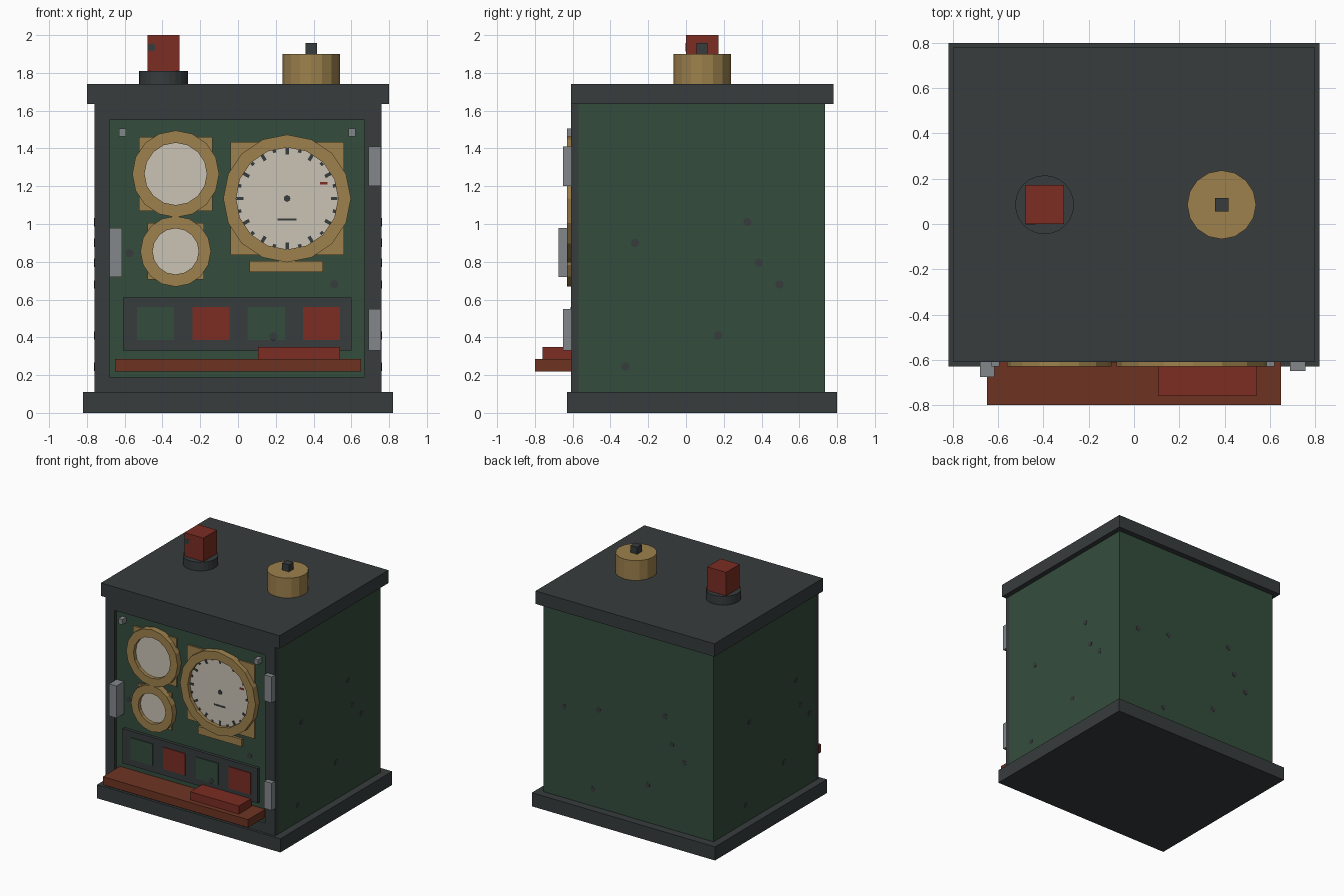
import bpy, bmesh, math
from mathutils import Matrix, Vector

cube = bpy.data.objects.get("Cube")
if cube:
    bpy.data.objects.remove(cube, do_unlink=True)


def material(name, rgb):
    m = bpy.data.materials.new(name)
    m.use_nodes = True
    m.diffuse_color = (*rgb, 1)
    m.node_tree.nodes["Principled BSDF"].inputs["Base Color"].default_value = (*rgb, 1)
    return m


DARK = material("dark_slate", (0.038, 0.045, 0.046))
GREEN = material("dark_green", (0.034, 0.073, 0.046))
BRASS = material("brass", (0.34, 0.22, 0.073))
RED = material("dull_red", (0.2, 0.026, 0.017))
CREAM = material("cream", (0.6, 0.55, 0.46))
GREY = material("steel_grey", (0.23, 0.245, 0.26))
BROWN = material("rust_brown", (0.155, 0.034, 0.016))


def finish(name, bm, mat):
    bmesh.ops.recalc_face_normals(bm, faces=bm.faces)
    mesh = bpy.data.meshes.new(name)
    bm.to_mesh(mesh)
    bm.free()
    mesh.materials.append(mat)
    obj = bpy.data.objects.new(name, mesh)
    bpy.context.collection.objects.link(obj)
    return obj


def box(name, x, y, z, mat):
    """Box from its (low, high) bounds on each axis."""
    lo, hi = Vector((x[0], y[0], z[0])), Vector((x[1], y[1], z[1]))
    bm = bmesh.new()
    bmesh.ops.create_cube(bm, size=1)
    bmesh.ops.scale(bm, vec=hi - lo, verts=bm.verts)
    bmesh.ops.translate(bm, vec=(lo + hi) / 2, verts=bm.verts)
    return finish(name, bm, mat)


def disc(name, centre, r, depth, mat, axis="Z", sides=16):
    """Solid cylinder about its centre."""
    turn = {"X": Matrix.Rotation(math.pi / 2, 4, "Y"),
            "Y": Matrix.Rotation(math.pi / 2, 4, "X"), "Z": Matrix()}[axis]
    bm = bmesh.new()
    bmesh.ops.create_cone(bm, cap_ends=True, segments=sides, radius1=r, radius2=r,
                          depth=depth, matrix=Matrix.Translation(centre) @ turn)
    return finish(name, bm, mat)


def ring(name, cx, cz, outer, inner, y0, y1, mat, sides=16):
    """Flat-fronted ring facing the front."""
    profile = [(outer, y1), (outer, y0), (inner, y0), (inner, y1)]
    bm = bmesh.new()
    loops = []
    for i in range(sides):
        a = 2 * math.pi * i / sides
        loops.append([bm.verts.new((cx + r * math.sin(a), y, cz + r * math.cos(a)))
                      for r, y in profile])
    for i in range(sides):
        p, q = loops[i], loops[(i + 1) % sides]
        for k in range(4):
            n = (k + 1) % 4
            bm.faces.new((p[k], p[n], q[n], q[k]))
    return finish(name, bm, mat)


# Case
box("base_plinth", (-0.82, 0.82), (-0.63, 0.8), (0, 0.11), DARK)
box("case_body", (-0.76, 0.76), (-0.57, 0.735), (0.11, 1.635), GREEN)
box("top_slab", (-0.8, 0.8), (-0.61, 0.78), (1.635, 1.74), DARK)

# Front frame around the recessed panel
FRAME = (-0.61, -0.57)
box("frame_left", (0.67, 0.76), FRAME, (0.11, 1.635), DARK)
box("frame_right", (-0.76, -0.68), FRAME, (0.11, 1.635), DARK)
box("frame_top", (-0.68, 0.67), FRAME, (1.55, 1.635), DARK)
box("frame_bottom", (-0.68, 0.67), FRAME, (0.11, 0.19), DARK)
box("front_panel", (-0.68, 0.67), (-0.58, -0.565), (0.19, 1.55), GREEN)

# Gauges: backing plate, dial face and bezel
gauges = [("main", 0.26, 1.135, 0.338, 0.27, 0.3),
          ("upper", -0.33, 1.265, 0.23, 0.165, 0.195),
          ("lower", -0.33, 0.855, 0.187, 0.122, 0.15)]
for label, cx, cz, outer, inner, half in gauges:
    box(label + "_gauge_plate", (cx - half, cx + half), (-0.592, -0.575),
        (cz - half, cz + half), BRASS)
    disc(label + "_gauge_face", (cx, -0.595, cz), inner + 0.02, 0.012, CREAM, "Y", 32)
    ring(label + "_gauge_bezel", cx, cz, outer, inner, -0.63, -0.575, BRASS)
box("name_tab", (0.06, 0.45), (-0.6, -0.575), (0.745, 0.805), BRASS)

# Main dial marks
bm = bmesh.new()
for i in range(24):
    long = 0.035 if i % 2 == 0 else 0.016
    spot = (Matrix.Translation((0.26, -0.602, 1.135))
            @ Matrix.Rotation(2 * math.pi * i / 24, 4, "Y")
            @ Matrix.Translation((0, 0, 0.267 - long / 2))
            @ Matrix.Diagonal((0.018, 0.004, long, 1)))
    bmesh.ops.create_cube(bm, size=1, matrix=spot)
finish("dial_ticks", bm, DARK)
disc("dial_hub", (0.26, -0.602, 1.135), 0.018, 0.006, DARK, "Y", 8)
box("dial_mark", (0.21, 0.31), (-0.604, -0.6), (1.018, 1.03), DARK)
box("dial_red_mark", (0.435, 0.475), (-0.604, -0.6), (1.208, 1.222), RED)

# Lower control panel with four tiles
box("control_panel", (-0.61, 0.6), (-0.605, -0.575), (0.33, 0.61), DARK)
for i in range(4):
    x = -0.535 + 0.293 * i
    box(f"control_tile_{i + 1}", (x, x + 0.197), (-0.612, -0.6), (0.385, 0.56),
        RED if i % 2 else GREEN)

# Shelf and the block lying on it
box("shelf", (-0.65, 0.65), (-0.8, -0.575), (0.22, 0.285), BROWN)
box("shelf_block", (0.105, 0.54), (-0.76, -0.6), (0.285, 0.35), RED)

# Hinges, latch and panel screws
for label, z in (("upper", (1.2, 1.41)), ("lower", (0.33, 0.55))):
    box(label + "_hinge", (0.69, 0.757), (-0.65, -0.6), z, GREY)
box("latch", (-0.68, -0.615), (-0.675, -0.58), (0.72, 0.98), GREY)
for side, x in (("right", -0.612), ("left", 0.603)):
    box(side + "_panel_screw", (x - 0.018, x + 0.018), (-0.63, -0.575), (1.463, 1.505), GREY)

# Lamp and dial knob on the top
disc("lamp_collar", (-0.395, 0.085, 1.775), 0.13, 0.07, DARK, sides=24)
box("lamp", (-0.48, -0.31), (0, 0.173), (1.8, 2), RED)
disc("lamp_spot", (-0.458, 0, 1.935), 0.022, 0.004, DARK, "Y", 12)
disc("knob", (0.387, 0.085, 1.82), 0.152, 0.16, BRASS)
box("knob_stud", (0.357, 0.417), (0.055, 0.115), (1.9, 1.957), DARK)

# Small dark wear spots repeated on each wall
spots = [(-0.575, 0.845), (-0.27, 0.9), (0.325, 1.01), (0.385, 0.795),
         (0.495, 0.68), (0.17, 0.41), (-0.32, 0.245)]
for i, (u, z) in enumerate(spots):
    disc(f"back_spot_{i + 1}", (-u, 0.735, z), 0.022, 0.004, DARK, "Y", 12)
    if u > -0.5:
        disc(f"left_spot_{i + 1}", (0.76, u, z), 0.022, 0.004, DARK, "X", 12)
        disc(f"right_spot_{i + 1}", (-0.76, -u, z), 0.022, 0.004, DARK, "X", 12)
for i, (x, y, z) in enumerate([(-0.575, -0.58, 0.845), (0.51, -0.58, 0.68),
                               (0.187, -0.612, 0.405)]):
    disc(f"front_spot_{i + 1}", (x, y, z), 0.022, 0.004, DARK, "Y", 12)
